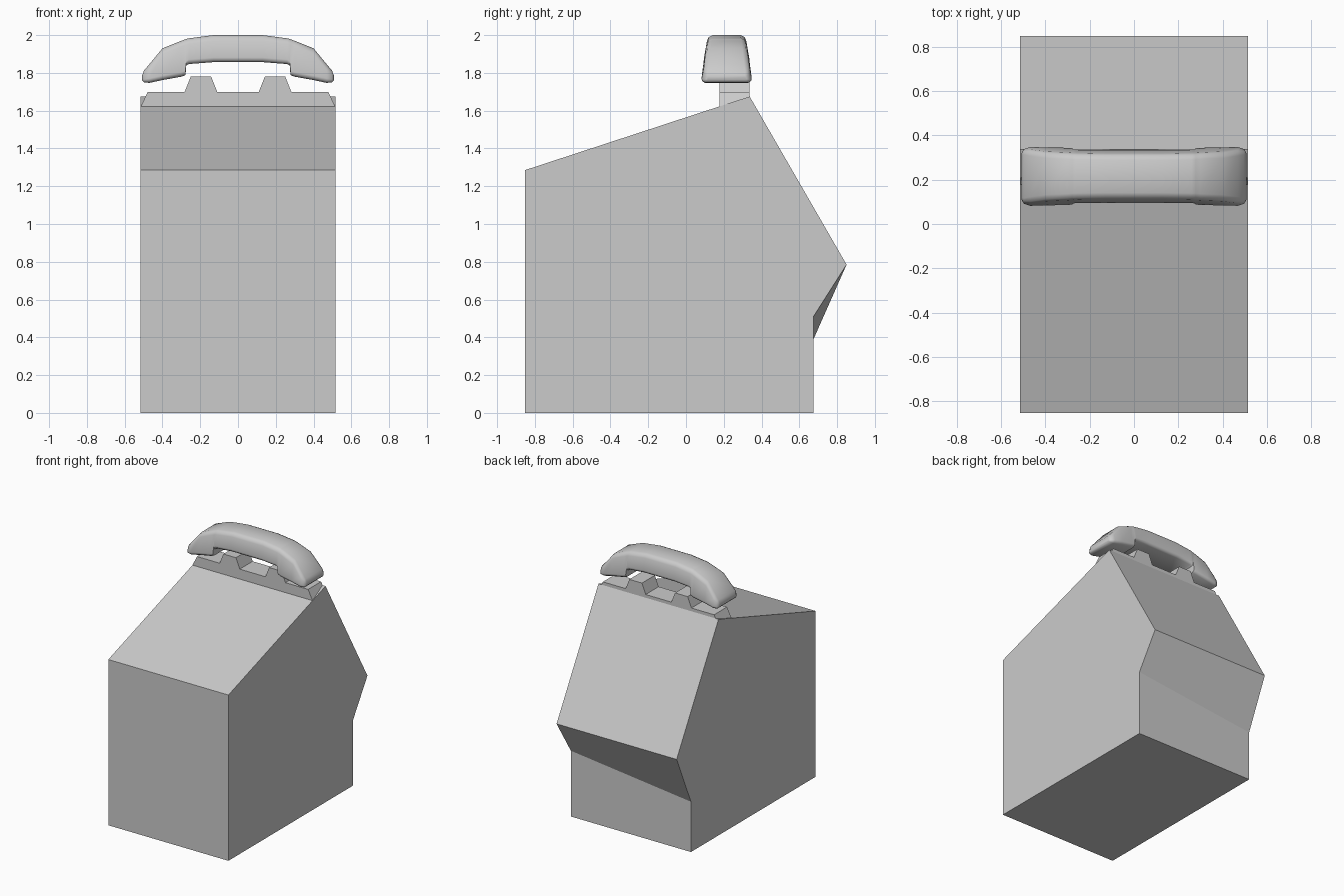
import bpy, bmesh

if "Cube" in bpy.data.objects:
    bpy.data.objects.remove(bpy.data.objects["Cube"])


def make_object(name, bm):
    bmesh.ops.recalc_face_normals(bm, faces=bm.faces[:])
    mesh = bpy.data.meshes.new(name)
    bm.to_mesh(mesh)
    bm.free()
    obj = bpy.data.objects.new(name, mesh)
    bpy.context.collection.objects.link(obj)
    return obj


def loft(name, rings):
    """Skin a list of matching closed rings and cap both ends."""
    bm = bmesh.new()
    rows = [[bm.verts.new(p) for p in ring] for ring in rings]
    n = len(rows[0])
    for a, b in zip(rows, rows[1:]):
        for i in range(n):
            j = (i + 1) % n
            bm.faces.new((a[i], a[j], b[j], b[i]))
    bm.faces.new(rows[0])
    bm.faces.new(rows[-1])
    return make_object(name, bm)


# Body: side profile across the width, lower back crease is tilted
def body_ring(x, crease):
    profile = [(-0.853, 0), (0.675, 0), (0.675, crease), (0.85, 0.785),
               (0.337, 1.675), (-0.853, 1.285)]
    return [(x, y, z) for y, z in profile]


loft("body", [body_ring(-0.515, 0.39), body_ring(0.515, 0.51)])

# Cradle: mirrored front profile with two prongs
half = [(0.515, 1.622), (0.477, 1.70), (0.282, 1.70), (0.25, 1.78),
        (0.142, 1.78), (0.11, 1.70)]
outline = half + [(-x, z) for x, z in reversed(half)]
loft("cradle", [[(x, y, z) for x, z in outline] for y in (0.178, 0.337)])


# Handset: rounded trapezoid sections lofted along x
def width_at(z):
    return 0.133 - 0.11 * (z - 1.745)


def handset_ring(x, low, high, scale):
    c = min(0.03, (high - low) * 0.3)
    wb, wt = width_at(low) * scale, width_at(high) * scale
    side = [(wb - 0.6 * c, low), (wb - 0.1 * c, low + 0.35 * c),
            (wb, low + 0.8 * c), (wt, high - c),
            (wt - 0.3 * c, high - 0.35 * c), (wt - c, high)]
    ring = side + [(-y, z) for y, z in reversed(side)]
    return [(x, 0.215 + y, z) for y, z in ring]


# x, underside height, top height, width scale
stations = [(0.508, 1.762, 1.785, 0.80), (0.498, 1.75, 1.812, 0.93),
            (0.47, 1.747, 1.845, 1.0), (0.40, 1.762, 1.93, 1.0),
            (0.30, 1.78, 1.97, 1.0), (0.278, 1.788, 1.978, 0.99),
            (0.274, 1.838, 1.98, 0.99), (0.26, 1.847, 1.983, 0.99),
            (0.13, 1.857, 2.0, 0.99)]
rings = [handset_ring(*s) for s in stations]
rings += [handset_ring(-x, *rest) for x, *rest in reversed(stations)]
handset = loft("handset", rings)
bpy.context.view_layer.objects.active = handset
handset.select_set(True)
bpy.ops.object.shade_smooth_by_angle(angle=0.8)
